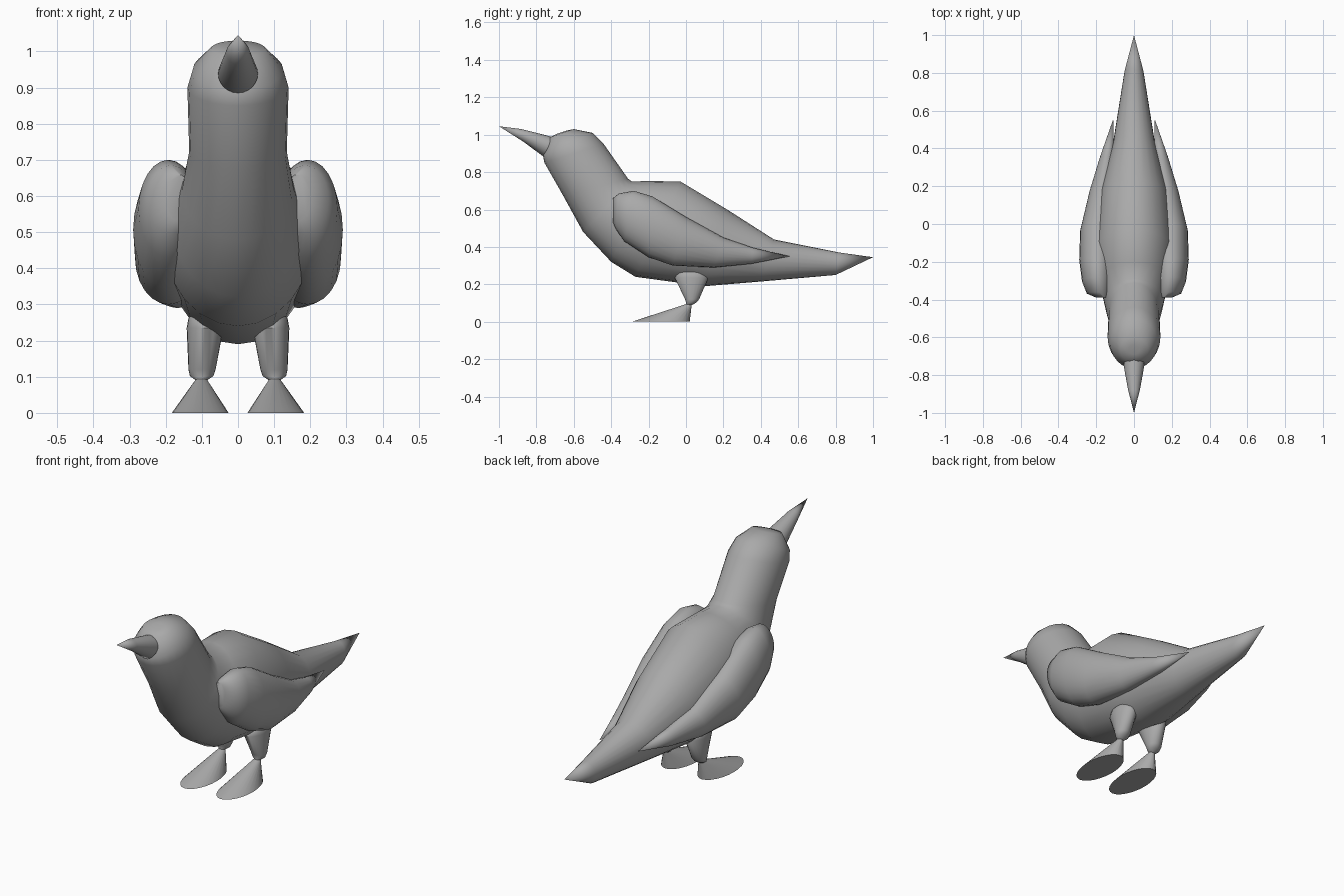
import bpy
import bmesh
from math import cos, sin, tau

cube = bpy.data.objects.get("Cube")
if cube:
    bpy.data.objects.remove(cube, do_unlink=True)

grey = bpy.data.materials.new("plain grey")
grey.use_nodes = True
grey.diffuse_color = (0.4, 0.4, 0.4, 1)
grey.node_tree.nodes["Principled BSDF"].inputs["Base Color"].default_value = (0.4, 0.4, 0.4, 1)


def loft(name, rings, sides=24, sharp=0.9):
    """Skin elliptical rings: (y, z of upper point), (y, z of lower point), inner x, outer x."""
    bm = bmesh.new()
    loops = []
    for (y0, z0), (y1, z1), x0, x1 in rings:
        loop = []
        for i in range(sides):
            c, s = cos(tau * i / sides), sin(tau * i / sides)
            loop.append(bm.verts.new(((x0 + x1) / 2 + s * (x1 - x0) / 2,
                                      (y0 + y1) / 2 + c * (y0 - y1) / 2,
                                      (z0 + z1) / 2 + c * (z0 - z1) / 2)))
        loops.append(loop)
    for a, b in zip(loops, loops[1:]):
        for i in range(sides):
            j = (i + 1) % sides
            bm.faces.new((a[i], a[j], b[j], b[i]))
    bm.faces.new(loops[0])
    bm.faces.new(loops[-1])
    bmesh.ops.remove_doubles(bm, verts=bm.verts, dist=0.0005)
    bmesh.ops.recalc_face_normals(bm, faces=bm.faces)
    mesh = bpy.data.meshes.new(name)
    bm.to_mesh(mesh)
    bm.free()
    mesh.materials.append(grey)
    obj = bpy.data.objects.new(name, mesh)
    bpy.context.collection.objects.link(obj)
    bpy.ops.object.select_all(action="DESELECT")
    obj.select_set(True)
    bpy.context.view_layer.objects.active = obj
    bpy.ops.object.shade_smooth_by_angle(angle=sharp)
    return obj


def centred(rings):
    return [(a, b, -w, w) for a, b, w in rings]


def pair(name, rings, **options):
    """Build the left part and its mirrored right part."""
    loft("left_" + name, rings, **options)
    loft("right_" + name, [(a, b, -x0, -x1) for a, b, x0, x1 in rings], **options)


# Head, neck, body and tail in one skin
loft("body", centred([
    ((-0.64, 1.022), (-0.69, 1.005), 0.03),
    ((-0.60, 1.03), (-0.73, 0.985), 0.075),
    ((-0.50, 1.01), (-0.765, 0.89), 0.125),
    ((-0.44, 0.95), (-0.757, 0.85), 0.14),
    ((-0.31, 0.765), (-0.66, 0.68), 0.135),
    ((-0.29, 0.75), (-0.55, 0.48), 0.155),
    ((-0.20, 0.752), (-0.40, 0.32), 0.185),
    ((-0.03, 0.75), (-0.27, 0.24), 0.21),
    ((0.22, 0.60), (0.10, 0.19), 0.18),
    ((0.47, 0.44), (0.40, 0.215), 0.11),
    ((0.82, 0.37), (0.80, 0.25), 0.05),
    ((1.0, 0.345), (1.0, 0.345), 0),
]), sharp=1.1)

# Beak
loft("beak", centred([
    ((-0.70, 0.985), (-0.74, 0.89), 0.05),
    ((-0.73, 0.992), (-0.765, 0.885), 0.055),
    ((-0.88, 1.03), (-0.87, 0.963), 0.032),
    ((-1.0, 1.045), (-1.0, 1.045), 0),
]))

# Folded wings
pair("wing", [
    ((-0.39, 0.66), (-0.39, 0.53), 0.13, 0.20),
    ((-0.36, 0.685), (-0.375, 0.495), 0.12, 0.25),
    ((-0.28, 0.70), (-0.33, 0.43), 0.11, 0.275),
    ((-0.18, 0.67), (-0.20, 0.345), 0.10, 0.29),
    ((0.0, 0.56), (-0.07, 0.30), 0.10, 0.285),
    ((0.20, 0.45), (0.15, 0.29), 0.10, 0.235),
    ((0.36, 0.395), (0.35, 0.31), 0.105, 0.18),
    ((0.555, 0.35), (0.555, 0.35), 0.11, 0.11),
])

# Legs flowing into wide flat feet
pair("leg", [
    ((0.07, 0.275), (-0.02, 0.275), 0.07, 0.125),
    ((0.105, 0.262), (-0.045, 0.262), 0.05, 0.137),
    ((0.12, 0.235), (-0.06, 0.235), 0.04, 0.142),
    ((0.07, 0.12), (-0.005, 0.12), 0.062, 0.137),
    ((0.055, 0.102), (0.0, 0.102), 0.068, 0.133),
    ((0.03, 0.088), (0.0, 0.094), 0.085, 0.118),
    ((0.02, 0.0), (-0.29, 0.0), 0.026, 0.183),
])
